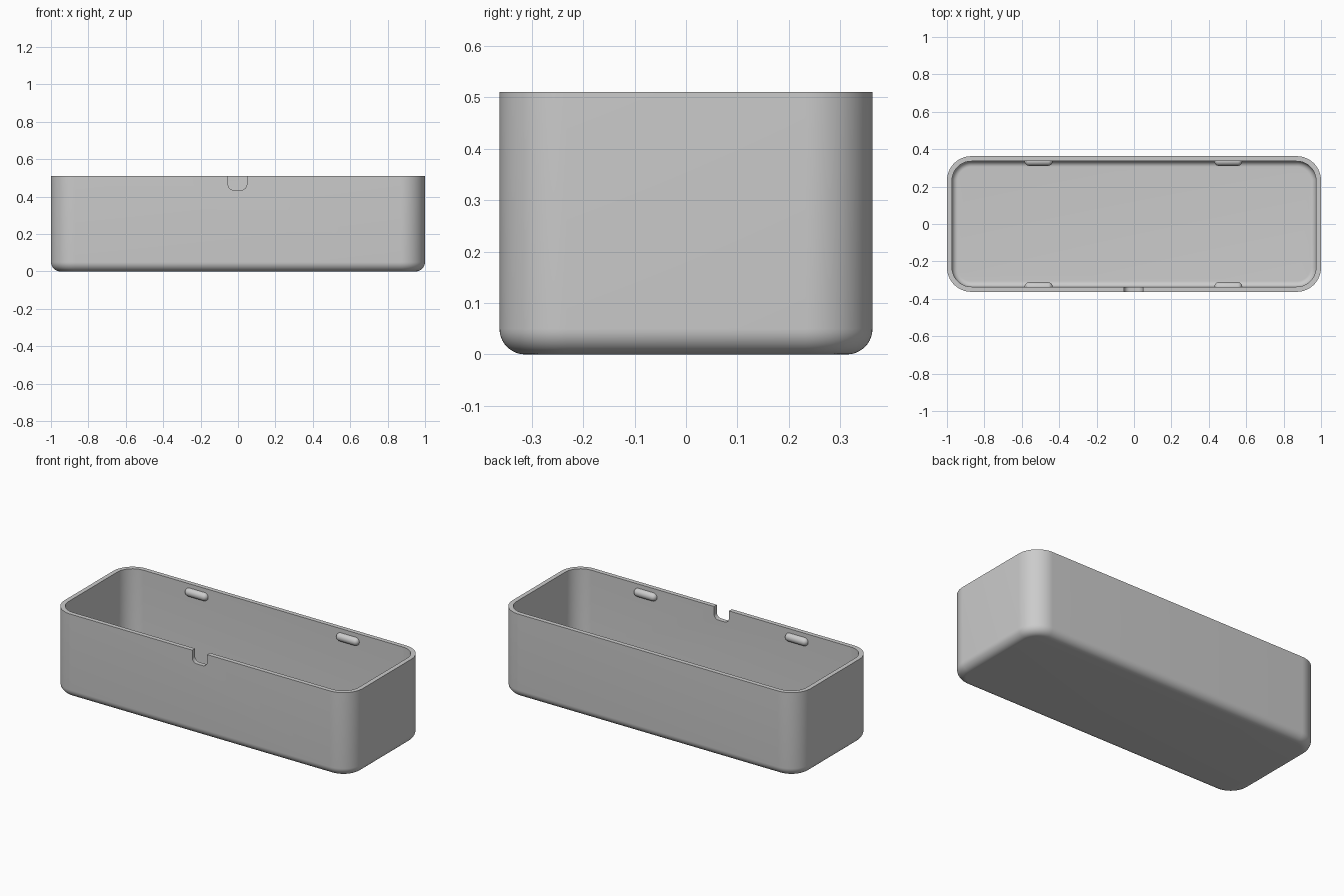
import bpy, bmesh, math
from mathutils import Matrix, Vector

if "Cube" in bpy.data.objects:
    bpy.data.objects.remove(bpy.data.objects["Cube"])

HALF_X, HALF_Y, HEIGHT = 1.0, 0.3625, 0.51
CORNER, WALL = 0.13, 0.027
OUTER_FILLET, INNER_FILLET, FLOOR = 0.05, 0.03, 0.027
SHIFT = -0.003  # slight offset of the notch and clips

grey = bpy.data.materials.new("plain grey")
grey.use_nodes = True
grey.diffuse_color = (0.6, 0.6, 0.6, 1)
grey.node_tree.nodes["Principled BSDF"].inputs["Base Color"].default_value = (0.6, 0.6, 0.6, 1)


def make_object(name, bm):
    bmesh.ops.recalc_face_normals(bm, faces=bm.faces)
    mesh = bpy.data.meshes.new(name)
    bm.to_mesh(mesh)
    bm.free()
    mesh.materials.append(grey)
    obj = bpy.data.objects.new(name, mesh)
    bpy.context.collection.objects.link(obj)
    return obj


def smooth(obj):
    bpy.ops.object.select_all(action='DESELECT')
    obj.select_set(True)
    bpy.context.view_layer.objects.active = obj
    bpy.ops.object.shade_smooth_by_angle(angle=math.radians(30))


def rounded_ring(bm, inset, z, steps=16):
    """Rounded rectangle loop, inset evenly from the outer wall."""
    r = CORNER - inset
    ring = []
    for quarter, (sx, sy) in enumerate([(1, 1), (-1, 1), (-1, -1), (1, -1)]):
        for i in range(steps + 1):
            a = (quarter + i / steps) * math.pi / 2
            ring.append(bm.verts.new((sx * (HALF_X - CORNER) + r * math.cos(a),
                                      sy * (HALF_Y - CORNER) + r * math.sin(a), z)))
    return ring


def fillet(radius, inset, base, steps=10):
    """Inset and height pairs from the floor up to the wall."""
    angles = [i / steps * math.pi / 2 for i in range(steps + 1)]
    return [(inset + radius * (1 - math.sin(a)), base + radius * (1 - math.cos(a)))
            for a in angles]


# Tray: one section swept around the rounded outline
section = fillet(OUTER_FILLET, 0, 0) + [(0, HEIGHT), (WALL, HEIGHT)]
section += reversed(fillet(INNER_FILLET, WALL, FLOOR))
bm = bmesh.new()
rings = [rounded_ring(bm, inset, z) for inset, z in section]
for low, high in zip(rings, rings[1:]):
    for i in range(len(low)):
        j = (i + 1) % len(low)
        bm.faces.new((low[i], low[j], high[j], high[i]))
bm.faces.new(rings[0])
bm.faces.new(rings[-1])
tray = make_object("tray", bm)

# Notch cutter: round-bottomed slot through the front wall
bm = bmesh.new()
half, bottom, r = 0.05, 0.435, 0.03
outline = [(half, 0.6), (-half, 0.6)]
for side, start in ((-1, math.pi), (1, 1.5 * math.pi)):
    for i in range(9):
        a = start + i / 8 * math.pi / 2
        outline.append((side * (half - r) + r * math.cos(a), bottom + r + r * math.sin(a)))
face = bm.faces.new([bm.verts.new((x + SHIFT, -0.45, z)) for x, z in outline])
extruded = bmesh.ops.extrude_face_region(bm, geom=[face])["geom"]
bmesh.ops.translate(bm, vec=(0, 0.2, 0),
                    verts=[v for v in extruded if isinstance(v, bmesh.types.BMVert)])
cutter = make_object("notch_cutter", bm)
cutter.hide_render = True

cut = tray.modifiers.new("notch", 'BOOLEAN')
cut.operation, cut.solver, cut.object = 'DIFFERENCE', 'EXACT', cutter
bpy.context.view_layer.objects.active = tray
bpy.ops.object.modifier_apply(modifier=cut.name)
bpy.data.objects.remove(cutter)
smooth(tray)

# Clips: capsules half sunk into the long inner walls
for side_y, wall_name in ((-1, "front"), (1, "back")):
    for side_x, side_name in ((-1, "right"), (1, "left")):
        bm = bmesh.new()
        bmesh.ops.create_uvsphere(bm, u_segments=24, v_segments=17, radius=0.025,
                                  matrix=Matrix.Rotation(math.pi / 2, 4, 'Y'))
        for v in bm.verts:
            v.co.x += math.copysign(0.05, v.co.x)
        centre = Vector((side_x * 0.507 + SHIFT, side_y * 0.336, 0.46))
        bmesh.ops.translate(bm, vec=centre, verts=bm.verts)
        smooth(make_object(f"{wall_name}_{side_name}_clip", bm))
